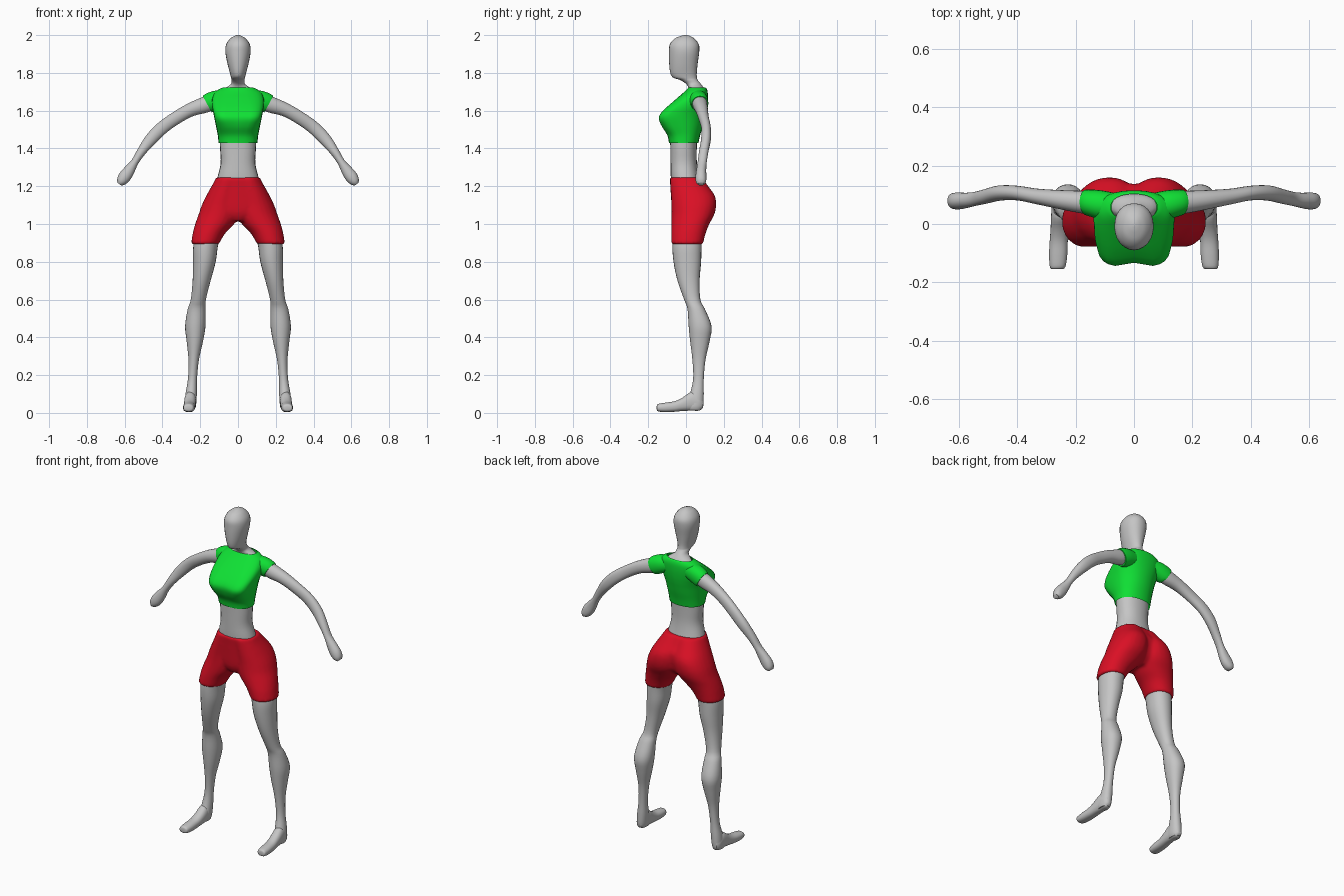
import bpy, bmesh, math
from mathutils import Vector

SEG = 24


def material(name, rgb):
    m = bpy.data.materials.new(name)
    m.diffuse_color = (*rgb, 1)
    return m


SKIN = material("light_grey", (0.56, 0.56, 0.56))
GREEN = material("green", (0.005, 0.75, 0.035))
RED = material("red", (0.70, 0.005, 0.018))


def spline(rows, steps=4):
    """Catmull-Rom interpolation of the rows of section numbers."""
    out = []
    for i in range(len(rows) - 1):
        a, b, c, d = (rows[max(0, min(len(rows) - 1, i + k))] for k in (-1, 0, 1, 2))
        for s in range(steps):
            t = s / steps
            out.append([q + 0.5 * t * (r - p + t * (2*p - 5*q + 4*r - u + t * (3*(q - r) + u - p)))
                        for p, q, r, u in zip(a, b, c, d)])
    return out + [list(rows[-1])]


def unit(k, p=2.0):
    """Point on a unit superellipse; p squares off the front half."""
    a = 2 * math.pi * k / SEG
    c, s = math.cos(a), math.sin(a)
    e = 2 / (p if s < 0 else 2.2)
    return math.copysign(abs(c) ** e, c), math.copysign(abs(s) ** e, s)


def level_rings(rows):
    """Rows: z, x0, x1, y0, y1, front squareness."""
    for z, x0, x1, y0, y1, p in spline(rows):
        yield [Vector(((x0 + x1) / 2 + (x1 - x0) / 2 * c, (y0 + y1) / 2 + (y1 - y0) / 2 * s, z))
               for c, s in (unit(k, p) for k in range(SEG))]


def upright_rings(rows):
    """Rows: y, x0, x1, z0, z1."""
    for y, x0, x1, z0, z1 in spline(rows):
        yield [Vector(((x0 + x1) / 2 + (x1 - x0) / 2 * c, y, (z0 + z1) / 2 + (z1 - z0) / 2 * s))
               for c, s in (unit(k, 2.6) for k in range(SEG))]


def limb_rings(rows):
    """Rows: x, y, z, half height, half depth, swept along the path."""
    rows = spline(rows)
    for i, (x, y, z, h, d) in enumerate(rows):
        a, b = rows[max(i - 1, 0)], rows[min(i + 1, len(rows) - 1)]
        t = Vector((b[0] - a[0], 0, b[2] - a[2])).normalized()
        n = Vector((-t.z, 0, t.x))
        yield [Vector((x, y, z)) + n * h * c + Vector((0, d * s, 0))
               for c, s in (unit(k) for k in range(SEG))]


def loft(name, ring_sets, mat, caps=True, side=1, shape=None):
    bm = bmesh.new()
    for rings in ring_sets:
        loops = []
        for ring in rings:
            pts = [shape(p) if shape else p for p in ring]
            loops.append([bm.verts.new((p.x * side, p.y, p.z)) for p in pts])
        for a, b in zip(loops, loops[1:]):
            for k in range(SEG):
                j = (k + 1) % SEG
                bm.faces.new((a[k], a[j], b[j], b[k]))
        if caps:
            bm.faces.new(loops[0])
            bm.faces.new(loops[-1])
    bmesh.ops.recalc_face_normals(bm, faces=bm.faces)
    me = bpy.data.meshes.new(name)
    bm.to_mesh(me)
    bm.free()
    me.materials.append(mat)
    ob = bpy.data.objects.new(name, me)
    bpy.context.collection.objects.link(ob)
    bpy.ops.object.select_all(action='DESELECT')
    ob.select_set(True)
    bpy.context.view_layer.objects.active = ob
    bpy.ops.object.shade_smooth_by_angle(angle=math.radians(50))
    return ob


# Head and neck
loft("head_and_neck", [level_rings([
    (1.69, -.090, .090, .010, .105, 2), (1.715, -.072, .072, .015, .098, 2),
    (1.74, -.038, .038, .002, .080, 2), (1.762, -.035, .035, -.030, .062, 2),
    (1.775, -.037, .037, -.068, .058, 2), (1.80, -.043, .043, -.083, .057, 2),
    (1.85, -.056, .056, -.089, .062, 2), (1.91, -.067, .067, -.090, .070, 2),
    (1.95, -.063, .063, -.086, .068, 2), (1.98, -.043, .043, -.062, .046, 2),
    (1.995, -.020, .020, -.030, .022, 2), (2.0, -.004, .004, -.008, .004, 2)])], SKIN)

# Bare waist
loft("waist", [level_rings([
    (1.16, -.12, .12, -.07, .09, 2.3), (1.24, -.110, .110, -.080, .070, 2.3),
    (1.32, -.092, .092, -.082, .058, 2.3), (1.40, -.095, .095, -.083, .057, 2.3),
    (1.48, -.098, .098, -.085, .06, 2.3)])], SKIN)


# Cropped shirt, with a shallow dip down the middle of the chest
def chest_dip(p):
    if p.y < -.05:
        p.y += .014 * math.exp(-(p.x / .035) ** 2) * math.exp(-((p.z - 1.57) / .06) ** 2)
    return p


loft("shirt", [level_rings([
    (1.43, -.103, .103, -.090, .066, 2.4), (1.47, -.107, .107, -.100, .075, 2.6),
    (1.515, -.116, .116, -.130, .088, 3.2), (1.555, -.124, .124, -.146, .098, 4),
    (1.585, -.130, .130, -.137, .105, 4), (1.62, -.137, .137, -.103, .111, 3.4),
    (1.66, -.138, .138, -.056, .115, 2.8), (1.695, -.125, .125, -.014, .115, 2.4),
    (1.715, -.098, .098, .006, .110, 2.2), (1.722, -.080, .080, .012, .103, 2.2)])],
     GREEN, caps=False, shape=chest_dip)

for side, tag in ((1, "left"), (-1, "right")):
    # Short sleeve
    loft(tag + "_sleeve", [limb_rings([
        (.06, .060, 1.665, .045, .045), (.11, .065, 1.655, .052, .050),
        (.145, .071, 1.643, .053, .047), (.163, .074, 1.634, .049, .044)])],
         GREEN, side=side)
    # Arm and hand in one sweep
    loft(tag + "_arm", [limb_rings([
        (.12, .070, 1.655, .040, .038), (.17, .074, 1.633, .043, .039),
        (.25, .083, 1.605, .036, .033), (.33, .094, 1.560, .034, .027),
        (.40, .106, 1.510, .034, .025), (.46, .106, 1.450, .032, .026),
        (.51, .094, 1.385, .024, .025), (.545, .086, 1.330, .020, .024),
        (.575, .081, 1.285, .029, .026), (.60, .079, 1.250, .033, .029),
        (.618, .079, 1.225, .026, .027), (.628, .079, 1.211, .013, .018)])],
         SKIN, side=side)
    # Thigh, knee, calf and ankle
    loft(tag + "_leg", [level_rings([
        (.98, .08, .215, -.065, .09, 2), (.89, .105, .236, -.072, .083, 2),
        (.80, .118, .238, -.066, .080, 2), (.70, .145, .240, -.045, .072, 2),
        (.60, .170, .250, -.010, .076, 2), (.55, .172, .266, .008, .100, 2),
        (.46, .172, .280, .014, .135, 2), (.38, .185, .272, .022, .125, 2),
        (.28, .207, .262, .034, .103, 2), (.18, .217, .265, .038, .094, 2),
        (.10, .218, .278, .020, .094, 2), (.04, .222, .283, -.005, .092, 2),
        (.018, .230, .278, .005, .082, 2)])], SKIN, side=side)
    # Foot
    loft(tag + "_foot", [upright_rings([
        (-.155, .250, .280, .018, .036), (-.148, .236, .288, .008, .047),
        (-.11, .229, .291, .004, .054), (-.06, .227, .289, .006, .062),
        (-.02, .224, .286, .010, .080), (.03, .222, .284, .012, .112),
        (.07, .226, .280, .012, .095), (.090, .240, .268, .028, .070)])],
         SKIN, side=side)


# Shorts: two leg tubes and a pelvis fused into one skin
def short_leg(side):
    rows = [(.892, .102, .249, -.079, .090, 2), (.95, .068, .240, -.079, .104, 2),
            (1.0, .020, .227, -.078, .124, 2), (1.05, -.012, .209, -.077, .150, 2),
            (1.10, -.02, .192, -.077, .160, 2), (1.15, -.02, .168, -.080, .153, 2),
            (1.20, -.02, .140, -.083, .118, 2), (1.247, -.02, .114, -.086, .084, 2)]
    return ([Vector((p.x * side, p.y, p.z)) for p in ring] for ring in level_rings(rows))


pelvis = level_rings([
    (1.015, -.05, .05, -.05, .08, 2.2), (1.06, -.13, .13, -.072, .125, 2.4),
    (1.15, -.155, .155, -.080, .138, 2.4), (1.20, -.138, .138, -.083, .110, 2.4),
    (1.247, -.116, .116, -.087, .082, 2.4)])
shorts = loft("shorts", [short_leg(1), short_leg(-1), pelvis], RED)
fuse = shorts.modifiers.new("fuse", 'REMESH')
fuse.mode = 'VOXEL'
fuse.voxel_size = .009
fuse.use_smooth_shade = True
soften = shorts.modifiers.new("soften", 'SMOOTH')
soften.factor = .5
soften.iterations = 5
